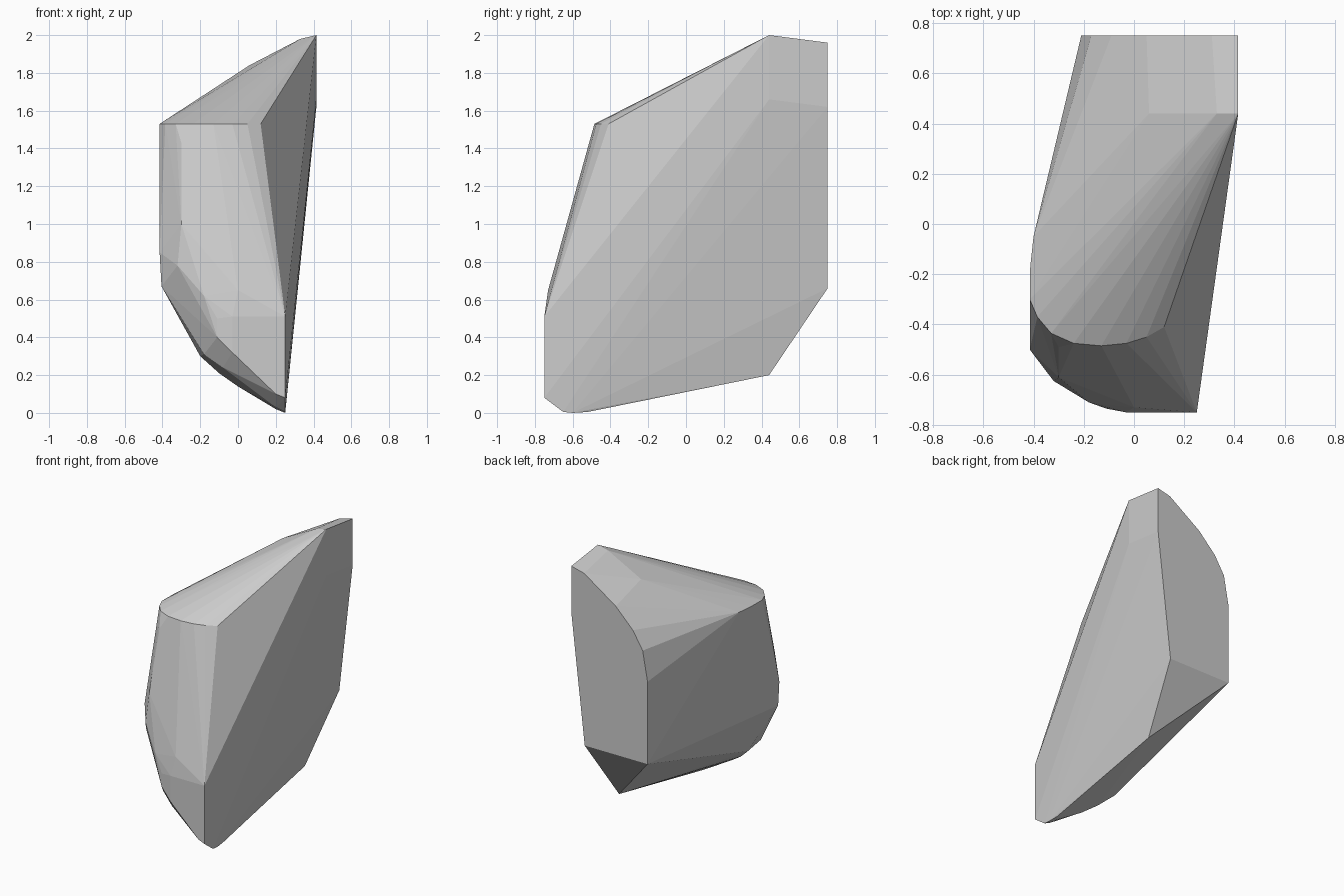
import bpy, bmesh

def at_y(y, pts):
    return [(x, y, z) for x, z in pts]

def at_z(z, pts):
    return [(x, y, z) for x, y in pts]

# back end profile (x, z)
points = at_y(0.75, [(0.415, 1.62), (0.415, 1.96), (0.31, 1.935), (0.05, 1.76),
                     (-0.09, 1.62), (-0.17, 1.49), (-0.21, 1.27), (-0.21, 0.66),
                     (0.305, 0.66)])
# ridge profile just ahead of the back end
points += at_y(0.44, [(0.415, 1.66), (0.415, 2.0), (0.33, 1.98), (0.06, 1.84), (0.24, 0.2)])
# curved top rim (x, y)
points += at_z(1.53, [(-0.40, -0.05), (-0.413, -0.17), (-0.415, -0.30), (-0.385, -0.37),
                      (-0.33, -0.435), (-0.24, -0.475), (-0.13, -0.485), (-0.03, -0.475),
                      (0.05, -0.45), (0.12, -0.41)])
# flat front face
points += at_y(-0.75, [(0.25, 0.08), (0.25, 0.51), (-0.03, 0.51), (-0.03, 0.32), (0.2, 0.1)])
# rounded front left corner
points += [(-0.30, -0.49, 1.43), (-0.30, -0.61, 1.0), (-0.415, -0.50, 0.85),
           (-0.405, -0.50, 0.67), (-0.32, -0.625, 0.78), (-0.18, -0.71, 0.62),
           (-0.11, -0.735, 0.5), (-0.11, -0.735, 0.4), (0.0, -0.73, 0.65)]
# rounded lower edge
points += [(-0.31, -0.58, 0.6), (-0.2, -0.44, 0.3), (-0.18, -0.62, 0.31),
           (-0.1, -0.5, 0.21), (-0.08, -0.66, 0.24), (0.0, -0.55, 0.14),
           (0.2, -0.58, 0.02), (0.2, -0.66, 0.03), (0.25, -0.6, 0.0),
           (0.25, -0.65, 0.005), (0.245, -0.52, 0.005)]

# wrap the sections in one convex skin
bm = bmesh.new()
for p in points:
    bm.verts.new(p)
res = bmesh.ops.convex_hull(bm, input=bm.verts)
loose = [v for v in bm.verts if not v.link_faces]
bmesh.ops.delete(bm, geom=loose, context='VERTS')
bmesh.ops.recalc_face_normals(bm, faces=bm.faces)
mesh = bpy.data.meshes.new("faceted_block")
bm.to_mesh(mesh)
bm.free()
obj = bpy.data.objects.new("faceted_block", mesh)
bpy.context.collection.objects.link(obj)
